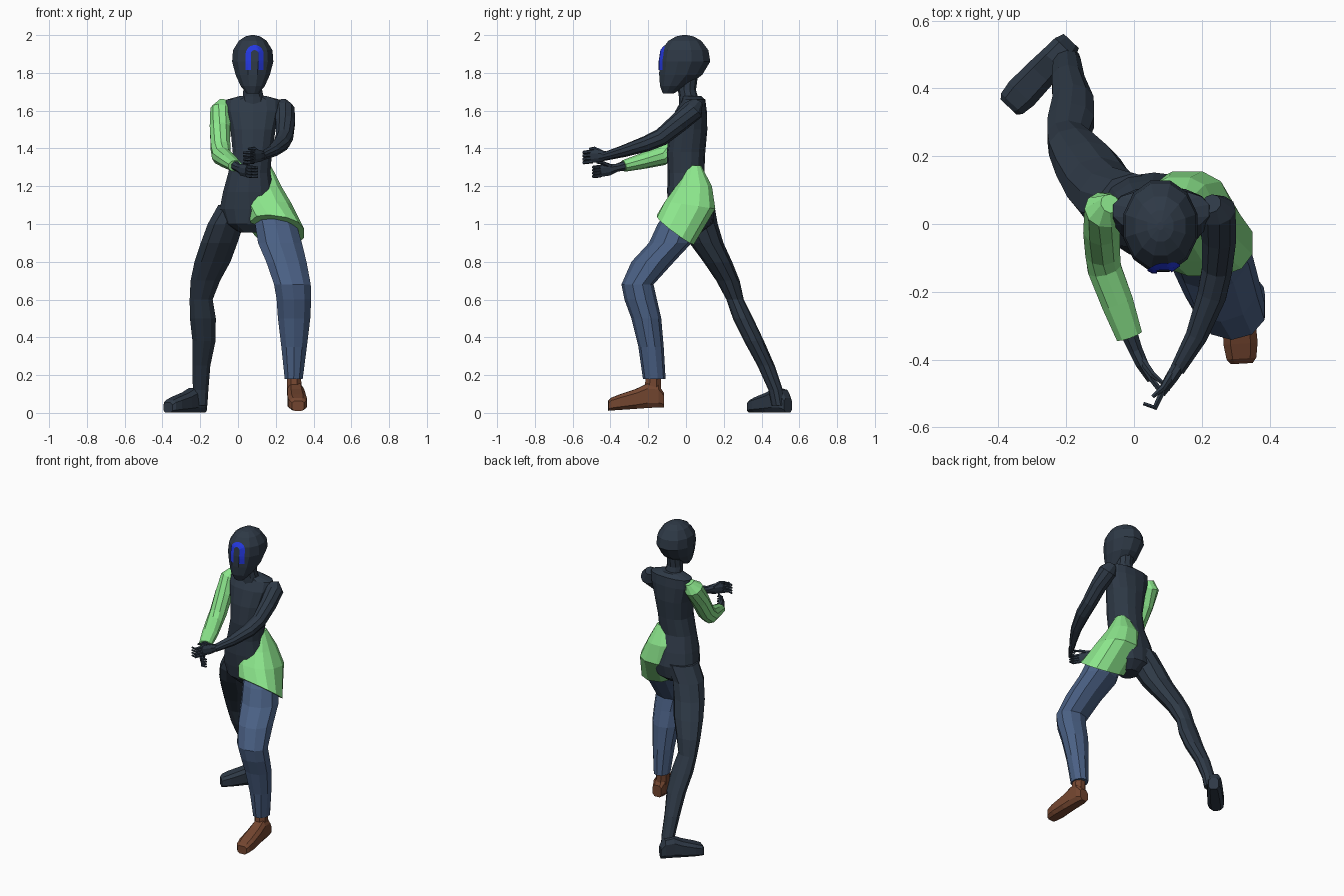
import bpy, bmesh, math
from mathutils import Vector as V
from mathutils.bvhtree import BVHTree


def lin(h):
    out = []
    for i in (0, 2, 4):
        c = int(h[i:i + 2], 16) / 255
        out.append(c / 12.92 if c <= 0.04045 else ((c + 0.055) / 1.055) ** 2.4)
    return (*out, 1)


def material(name, h):
    m = bpy.data.materials.new(name)
    m.diffuse_color = lin(h)
    return m


DARK = material("dark slate", "2e3946")
GREEN = material("light green", "8ce68c")
DENIM = material("denim blue", "4a6084")
BROWN = material("shoe brown", "744630")
BLUE = material("bright blue", "2438e0")


def finish(bm, name, mat):
    bmesh.ops.recalc_face_normals(bm, faces=bm.faces)
    me = bpy.data.meshes.new(name)
    bm.to_mesh(me)
    bm.free()
    me.materials.append(mat)
    ob = bpy.data.objects.new(name, me)
    bpy.context.collection.objects.link(ob)
    return ob


def loft(name, rings, mat, n=10, square=1.0):
    """Skin rings given as (centre, half-axis u, half-axis v)."""
    bm = bmesh.new()
    rows = []
    for c, u, v in rings:
        row = []
        for i in range(n):
            a = 2 * math.pi * (i + 0.5) / n
            cs, sn = math.cos(a), math.sin(a)
            p = V(c) + V(u) * math.copysign(abs(cs) ** square, cs) \
                + V(v) * math.copysign(abs(sn) ** square, sn)
            row.append(bm.verts.new(p))
        rows.append(row)
    for a, b in zip(rows, rows[1:]):
        for i in range(n):
            j = (i + 1) % n
            bm.faces.new((a[i], a[j], b[j], b[i]))
    bm.faces.new(rows[0])
    bm.faces.new(rows[-1])
    return finish(bm, name, mat)


def stack(name, rows, mat, n=10, square=1.0):
    """Horizontal slices: (z, centre x, centre y, half width, half depth)."""
    return loft(name, [((x, y, z), (rx, 0, 0), (0, ry, 0))
                       for z, x, y, rx, ry in rows], mat, n, square)


def tube(name, pts, mat, n=8):
    """Slices square to a path: (x, y, z, side radius, up radius)."""
    ps = [V(p[:3]) for p in pts]
    rings = []
    for i, p in enumerate(pts):
        t = (ps[min(i + 1, len(ps) - 1)] - ps[max(i - 1, 0)]).normalized()
        s = t.cross(V((0, 0, 1))).normalized()
        rings.append((ps[i], s * p[3], s.cross(t) * p[-1]))
    return loft(name, rings, mat, n)


def foot(name, heel, toe, mat):
    h, t = V(heel), V(toe)
    s = (t - h).cross(V((0, 0, 1))).normalized()
    rings = []
    for k, w, top in ((0, .032, .08), (.1, .043, .125), (.3, .046, .135),
                      (.5, .05, .11), (.8, .053, .085), (.95, .046, .07), (1, .034, .055)):
        c = h.lerp(t, k)
        rings.append((c + V((0, 0, top / 2)), s * w, (0, 0, top / 2)))
    return loft(name, rings, mat, 8, 0.6)


def fingers(side, knuckle, mid, tip, gap, thumb):
    for i in range(4):
        o = V((0, 0, (i - 1.5) * gap))
        tube(f"{side}_finger_{i + 1}",
             [(*(V(p) + o), r) for p, r in ((knuckle, .010), (mid, .009), (tip, .006))], DARK, 6)
    tube(f"{side}_thumb", [(*p, r) for p, r in zip(thumb, (.013, .010, .006))], DARK, 6)


# head and neck
head = stack("head", [
    (1.69, .078, -.095, .032, .028), (1.73, .078, -.066, .066, .074),
    (1.79, .078, -.028, .094, .118), (1.86, .078, -.006, .113, .139),
    (1.92, .078, -.006, .108, .129), (1.97, .078, -.006, .076, .09),
    (1.993, .078, -.006, .04, .048), (2.0, .078, -.006, .01, .012)], DARK, 12)
stack("neck", [(1.62, .08, .025, .075, .06), (1.675, .08, .012, .058, .05),
               (1.71, .078, .005, .052, .048), (1.80, .078, .01, .052, .055)], DARK, 10)

# painted arch on the face, laid onto the head surface
tree = BVHTree.FromObject(head, bpy.context.evaluated_depsgraph_get())
path = [(-.034, 1.815 + .017 * i, -1, 0) for i in range(5)]
path += [(-.034 * math.cos(a), 1.9 + .034 * math.sin(a), -math.cos(a), math.sin(a))
         for a in (math.pi * k / 12 for k in range(13))]
path += [(.034, 1.883 - .017 * i, 1, 0) for i in range(5)]
bm = bmesh.new()
rows = []
for x, z, nx, nz in path:
    row = []
    for k in (-.0135, 0, .0135):
        p = V((.088 + x + nx * k, -1, z + nz * k))
        hit = tree.ray_cast(p, V((0, 1, 0)))[0]
        row.append(bm.verts.new((p.x, hit.y - .005, p.z)))
    rows.append(row)
for a, b in zip(rows, rows[1:]):
    for i in (0, 1):
        bm.faces.new((a[i], a[i + 1], b[i + 1], b[i]))
bmesh.ops.solidify(bm, geom=bm.faces[:], thickness=.003)
finish(bm, "face_arch", BLUE)

# torso down to the crotch
stack("torso", [
    (1.678, .08, .03, .07, .05), (1.658, .08, .04, .145, .062),
    (1.60, .08, .027, .148, .083), (1.50, .08, .013, .122, .1),
    (1.38, .076, 0, .106, .102), (1.27, .06, 0, .114, .097),
    (1.17, .055, .015, .137, .115), (1.08, .06, .03, .16, .122),
    (1.0, .05, .03, .12, .11), (.955, .06, .02, .05, .06)], DARK, 14, .85)

# flared half shorts on the left hip
loft("hip_cloth", [
    ((.13, .045, 1.31), (.045, 0, 0), (0, .036, 0)),
    ((.132, .042, 1.2), (.1, 0, 0), (0, .098, 0)),
    ((.158, .022, 1.1), (.13, 0, 0), (0, .137, -.02)),
    ((.208, -.056, .97), (.145, 0, -.02), (0, .1, -.074))], GREEN, 12, .8)

# legs
stack("right_leg", [
    (1.10, 0, .05, .11, .1), (1.0, -.065, .068, .1, .1), (.9, -.1, .108, .102, .09),
    (.8, -.135, .168, .1, .076), (.7, -.173, .222, .082, .062), (.6, -.195, .26, .064, .046),
    (.5, -.186, .302, .072, .054), (.38, -.18, .36, .064, .053), (.25, -.194, .424, .05, .046),
    (.12, -.198, .475, .043, .038), (.04, -.2, .49, .04, .036)], DARK, 10)
stack("left_trouser_leg", [
    (1.08, .17, 0, .1, .09), (1.0, .2, -.045, .115, .105), (.9, .222, -.083, .122, .113),
    (.8, .256, -.176, .112, .113), (.68, .288, -.257, .102, .085), (.6, .296, -.24, .096, .086),
    (.5, .297, -.21, .09, .079), (.35, .297, -.185, .071, .067), (.18, .295, -.168, .05, .06)],
    DENIM, 10)

# feet
foot("right_foot", (-.185, .54, 0), (-.37, .345, 0), DARK)
foot("left_shoe", (.30, -.118, .028), (.318, -.412, .01), BROWN)
stack("left_shoe_ankle", [(.08, .3, -.17, .042, .045), (.15, .297, -.175, .042, .046),
                          (.2, .296, -.172, .04, .042)], BROWN, 8)

# right arm: sleeve to mid forearm, then bare forearm and hand
tube("right_sleeve", [
    (-.07, .06, 1.648, .03), (-.087, .042, 1.605, .06), (-.095, -.015, 1.51, .057),
    (-.093, -.08, 1.405, .054), (-.088, -.13, 1.36, .052), (-.05, -.23, 1.333, .05, .042),
    (-.014, -.33, 1.307, .041, .031)], GREEN, 10)
tube("right_hand", [
    (-.02, -.31, 1.312, .028), (.004, -.37, 1.297, .022), (.022, -.41, 1.288, .02, .034),
    (.05, -.458, 1.28, .014, .034)], DARK)
fingers("right", (.048, -.452, 1.28), (.076, -.49, 1.276), (.105, -.488, 1.274), .016,
        ((.022, -.4, 1.305), (.055, -.445, 1.325), (.085, -.47, 1.325)))

# left arm and hand
tube("left_arm", [
    (.228, .06, 1.648, .03), (.243, .04, 1.605, .058), (.251, -.04, 1.535, .053),
    (.246, -.13, 1.46, .047), (.23, -.21, 1.425, .045, .042), (.185, -.33, 1.386, .034, .032),
    (.128, -.43, 1.358, .023)], DARK, 10)
tube("left_hand", [
    (.135, -.415, 1.362, .022), (.11, -.455, 1.36, .02, .034),
    (.08, -.5, 1.358, .014, .036)], DARK)
fingers("left", (.084, -.495, 1.358), (.062, -.542, 1.352), (.028, -.53, 1.35), .018,
        ((.11, -.445, 1.378), (.085, -.485, 1.4), (.055, -.51, 1.398)))
